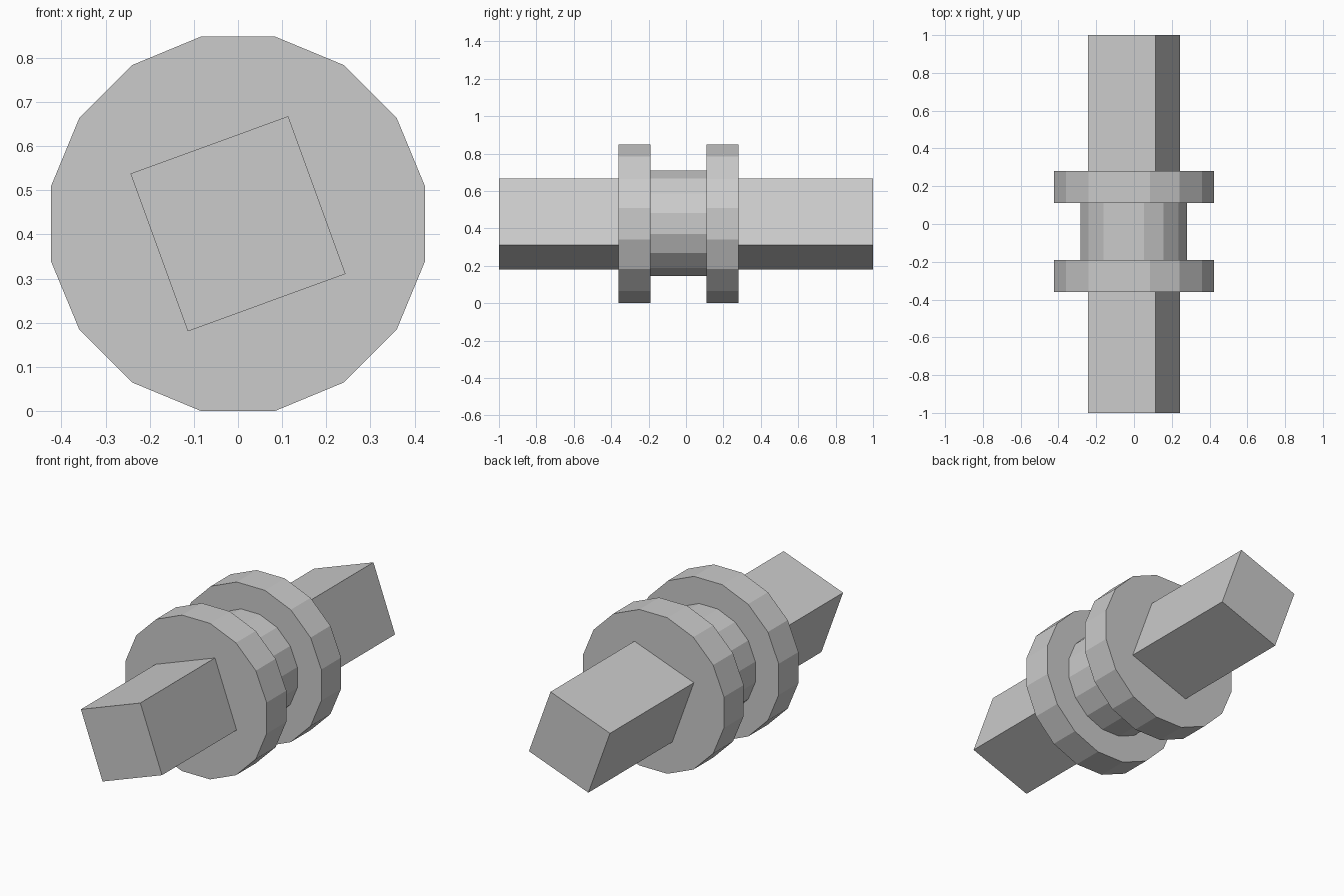
import bpy
import math

default = bpy.data.objects.get("Cube")
if default:
    bpy.data.objects.remove(default, do_unlink=True)

AXIS_Z = 0.424

# Single plain grey
grey = bpy.data.materials.new("light grey")
grey.use_nodes = True
colour = (0.6, 0.6, 0.6, 1.0)
grey.diffuse_color = colour
grey.node_tree.nodes["Principled BSDF"].inputs["Base Color"].default_value = colour


def prism(name, sides, radius, y0, y1, angle, x=0.0, z=AXIS_Z):
    """Flat-shaded prism along y, with one corner at the given angle from +x."""
    bpy.ops.mesh.primitive_cylinder_add(vertices=sides, radius=radius, depth=y1 - y0)
    obj = bpy.context.object
    obj.name = name
    # The first corner lies on local +y; lay the prism down along the y axis
    obj.rotation_euler = (math.pi / 2, math.pi / 2 - math.radians(angle), 0)
    obj.location = (x, (y0 + y1) / 2, z)
    bpy.ops.object.transform_apply(location=True, rotation=True, scale=True)
    obj.data.materials.append(grey)
    return obj


# Square bar running the full length, tilted about its axis
prism("square_shaft", 4, 0.2687, -1, 1, 65)

# Two wide collars with a narrower hub between them
half_step = 360 / 32
prism("front_collar", 16, 0.432, -0.36, -0.19, half_step)
prism("back_collar", 16, 0.432, 0.11, 0.28, half_step)
prism("hub", 16, 0.287, -0.19, 0.11, half_step, x=-0.002, z=AXIS_Z + 0.003)
